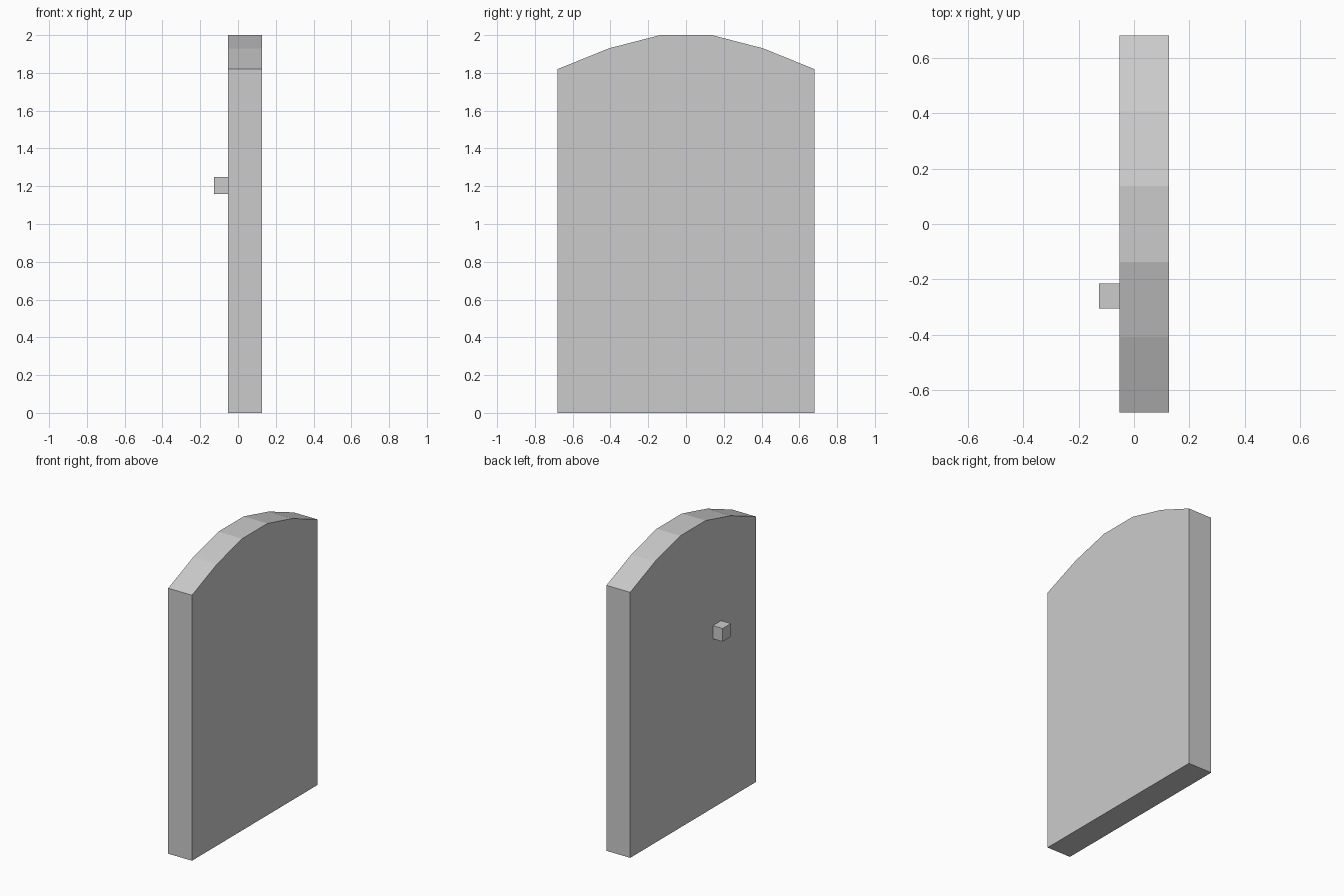
import bpy
import bmesh

if "Cube" in bpy.data.objects:
    bpy.data.objects.remove(bpy.data.objects["Cube"])

BACK_X, FRONT_X = -0.053, 0.127


def extruded_profile(name, points, x0, x1):
    """Extrude a (y, z) outline along x into a solid object."""
    bm = bmesh.new()
    face = bm.faces.new([bm.verts.new((x0, y, z)) for y, z in points])
    result = bmesh.ops.extrude_face_region(bm, geom=[face])
    moved = [v for v in result["geom"] if isinstance(v, bmesh.types.BMVert)]
    bmesh.ops.translate(bm, verts=moved, vec=(x1 - x0, 0, 0))
    bmesh.ops.recalc_face_normals(bm, faces=bm.faces)
    mesh = bpy.data.meshes.new(name)
    bm.to_mesh(mesh)
    bm.free()
    obj = bpy.data.objects.new(name, mesh)
    bpy.context.collection.objects.link(obj)
    return obj


# Door panel: half outline mirrored across y = 0, with a faceted arched top
half = [(0.68, 0.0), (0.68, 1.82), (0.408, 1.93), (0.137, 2.0)]
outline = half + [(-y, z) for y, z in reversed(half)]
extruded_profile("door_panel", outline, BACK_X, FRONT_X)

# Square door knob on the -x face
knob = [(-0.305, 1.16), (-0.215, 1.16), (-0.215, 1.25), (-0.305, 1.25)]
extruded_profile("door_knob", knob, -0.127, BACK_X)
